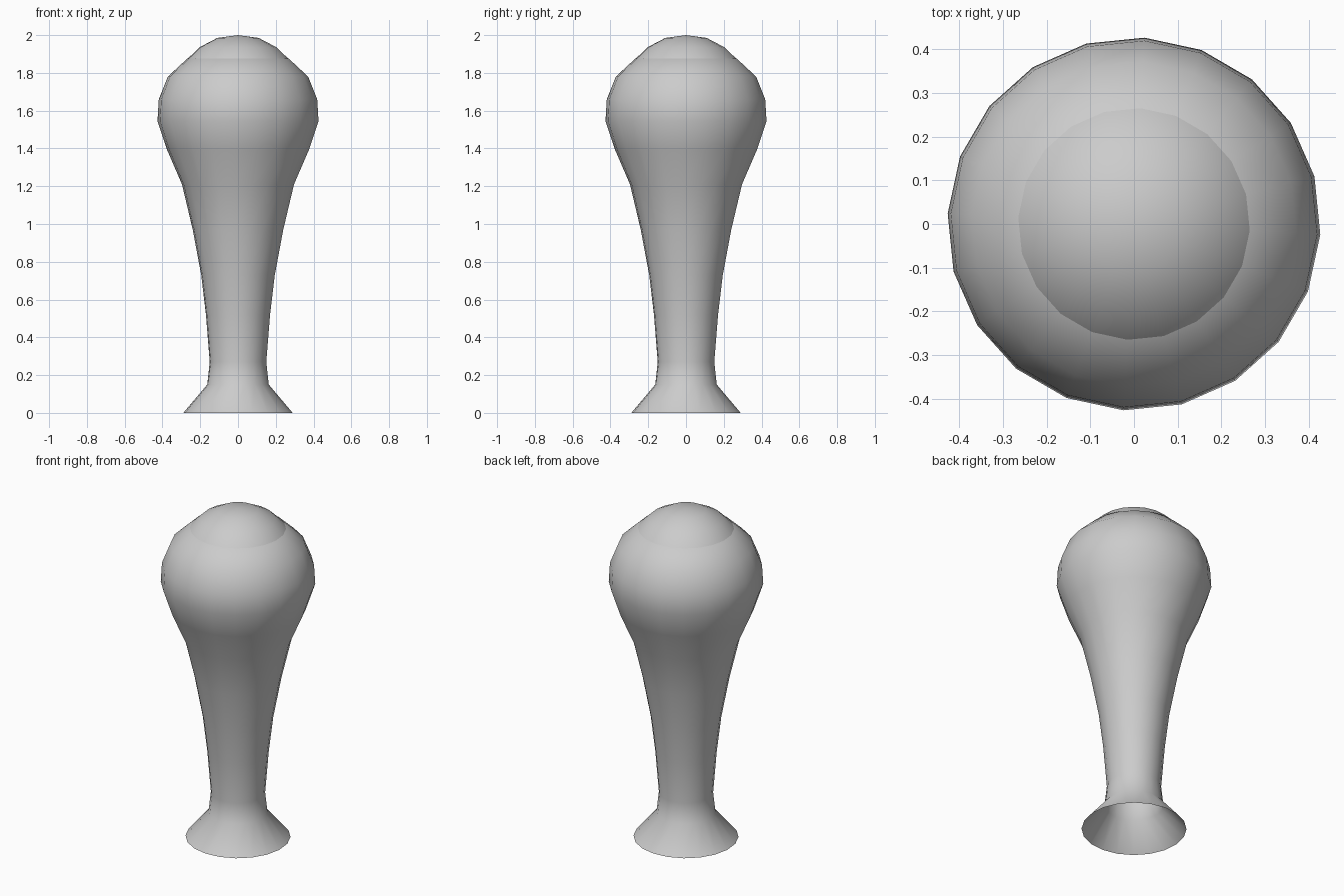
import bpy, bmesh, math

if "Cube" in bpy.data.objects:
    bpy.data.objects.remove(bpy.data.objects["Cube"])

SIDES = 20
PHASE = math.radians(-3.2)

grey = bpy.data.materials.new("plain_grey")
grey.diffuse_color = (0.6, 0.6, 0.6, 1)
grey.use_nodes = True
grey.node_tree.nodes["Principled BSDF"].inputs["Base Color"].default_value = grey.diffuse_color


def lathe(name, profile):
    """Revolve (radius, height) points around z; radius 0 makes a pole."""
    bm = bmesh.new()
    rings = []
    for r, z in profile:
        if r == 0:
            rings.append([bm.verts.new((0, 0, z))] * SIDES)
        else:
            angles = [PHASE + math.tau * i / SIDES for i in range(SIDES)]
            rings.append([bm.verts.new((r * math.cos(a), r * math.sin(a), z)) for a in angles])
    for low, high in zip(rings, rings[1:]):
        for i in range(SIDES):
            j = (i + 1) % SIDES
            corners = dict.fromkeys((low[i], low[j], high[j], high[i]))
            face = bm.faces.new(list(corners))
            face.smooth = True
    mesh = bpy.data.meshes.new(name)
    bm.to_mesh(mesh)
    bm.free()
    mesh.materials.append(grey)
    obj = bpy.data.objects.new(name, mesh)
    bpy.context.collection.objects.link(obj)
    return obj


# Hollow body: flared open foot, narrow stem, swelling bulb
lathe("body", [(0.29, 0), (0.163, 0.15), (0.15, 0.27), (0.17, 0.52), (0.195, 0.73),
               (0.24, 0.97), (0.297, 1.21), (0.375, 1.39), (0.427, 1.545),
               (0.42, 1.66), (0.372, 1.78), (0.27, 1.875), (0.22, 1.89)])

# Rounded cap rising out of the bulb's top opening
lathe("cap", [(0.32, 1.80), (0.275, 1.867), (0.205, 1.935), (0.11, 1.985), (0, 2.0)])
